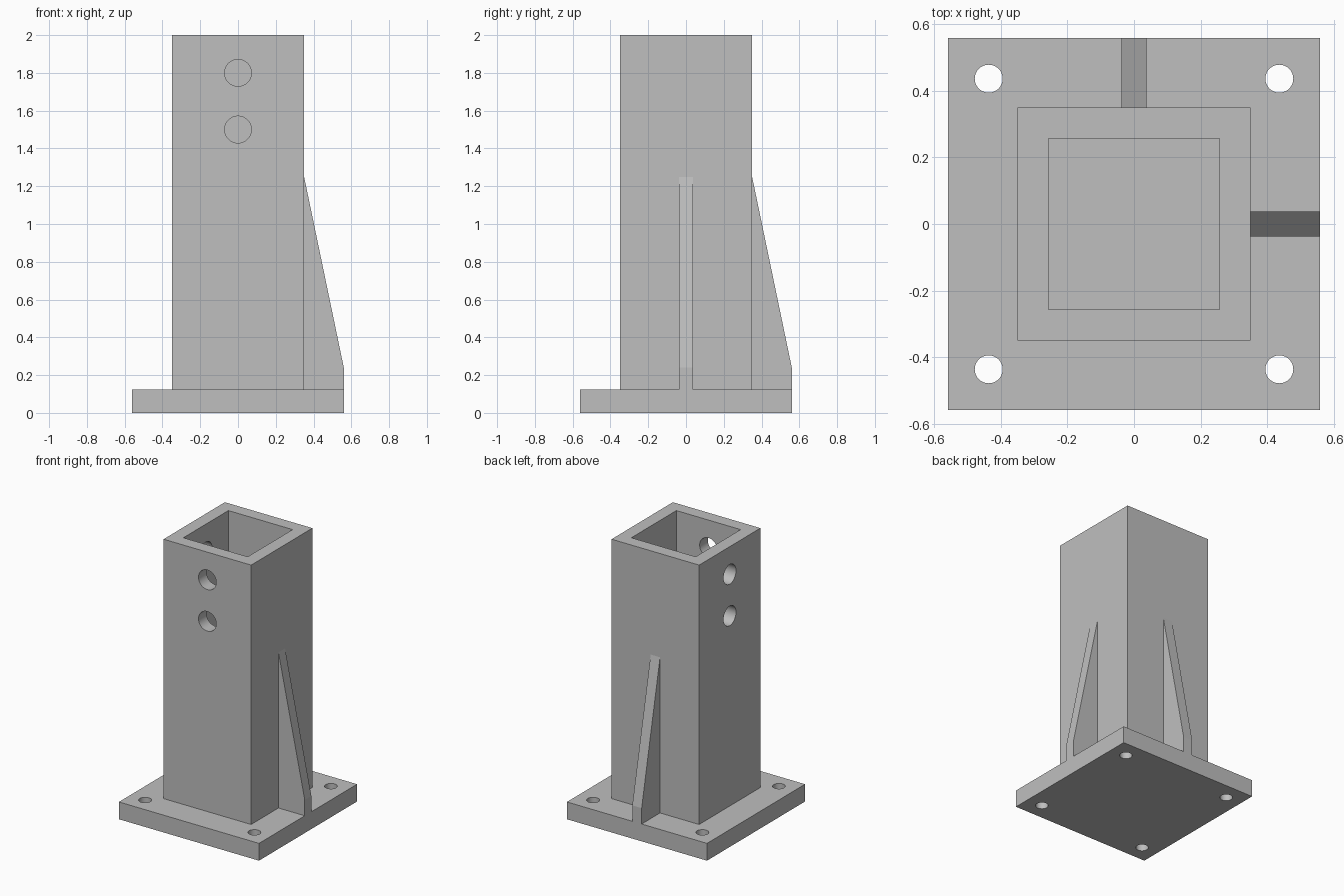
import bpy
import bmesh
from math import pi, radians
from mathutils import Matrix

if "Cube" in bpy.data.objects:
    bpy.data.objects.remove(bpy.data.objects["Cube"], do_unlink=True)

BASE, PLATE_TOP = 0.56, 0.125      # half width and thickness of the base plate
POST, BORE, TOP = 0.35, 0.257, 2.0  # half widths of the post and its bore
RIB, RIB_LIP, RIB_TOP = 0.0375, 0.24, 1.25

steel = bpy.data.materials.new("grey steel")
steel.use_nodes = True
colour = (0.52, 0.52, 0.52, 1)
steel.diffuse_color = colour
steel.node_tree.nodes["Principled BSDF"].inputs["Base Color"].default_value = colour


def make_object(name, bm):
    bmesh.ops.recalc_face_normals(bm, faces=bm.faces)
    mesh = bpy.data.meshes.new(name)
    bm.to_mesh(mesh)
    bm.free()
    mesh.materials.append(steel)
    obj = bpy.data.objects.new(name, mesh)
    bpy.context.collection.objects.link(obj)
    return obj


def block(name, half, bottom, top):
    bm = bmesh.new()
    bmesh.ops.create_cube(bm, size=1)
    bmesh.ops.scale(bm, vec=(2 * half, 2 * half, top - bottom), verts=bm.verts)
    bmesh.ops.translate(bm, vec=(0, 0, (top + bottom) / 2), verts=bm.verts)
    return make_object(name, bm)


def drill(radius, depth, location, axis=None):
    bm = bmesh.new()
    turn = Matrix.Rotation(pi / 2, 4, axis) if axis else Matrix.Identity(4)
    bmesh.ops.create_cone(bm, cap_ends=True, segments=48, radius1=radius, radius2=radius,
                          depth=depth, matrix=Matrix.Translation(location) @ turn)
    return make_object("drill", bm)


def cut(obj, cutters):
    bpy.ops.object.select_all(action="DESELECT")
    bpy.context.view_layer.objects.active = obj
    obj.select_set(True)
    for cutter in cutters:
        mod = obj.modifiers.new("cut", "BOOLEAN")
        mod.operation = "DIFFERENCE"
        mod.solver = "EXACT"
        mod.object = cutter
        bpy.ops.object.modifier_apply(modifier=mod.name)
        bpy.data.objects.remove(cutter, do_unlink=True)
    bpy.ops.object.shade_smooth_by_angle(angle=radians(30))


def rib(name, angle):
    # Tapered gusset profile, extruded across its thickness
    profile = [(POST, PLATE_TOP), (BASE, PLATE_TOP), (BASE, RIB_LIP), (POST, RIB_TOP)]
    bm = bmesh.new()
    face = bm.faces.new([bm.verts.new((x, -RIB, z)) for x, z in profile])
    side = bmesh.ops.extrude_face_region(bm, geom=[face])["geom"]
    bmesh.ops.translate(bm, vec=(0, 2 * RIB, 0),
                        verts=[v for v in side if isinstance(v, bmesh.types.BMVert)])
    bmesh.ops.rotate(bm, cent=(0, 0, 0), matrix=Matrix.Rotation(angle, 3, "Z"), verts=bm.verts)
    return make_object(name, bm)


# Base plate with four bolt holes
plate = block("base_plate", BASE, 0, PLATE_TOP)
bolt = 0.437
cut(plate, [drill(0.042, 0.5, (sx * bolt, sy * bolt, 0)) for sx in (-1, 1) for sy in (-1, 1)])

# Hollow square post, pin holes through the front and right walls only
post = block("square_post", POST, PLATE_TOP, TOP)
wall = (POST + BORE) / 2
cutters = [block("bore", BORE, PLATE_TOP - 0.1, TOP + 0.1)]
for z in (1.5, 1.8):
    cutters.append(drill(0.071, 0.2, (0, -wall, z), "X"))
    cutters.append(drill(0.071, 0.2, (-wall, 0, z), "Y"))
cut(post, cutters)

# Stiffening ribs on the left and back
rib("left_rib", 0)
rib("back_rib", pi / 2)
